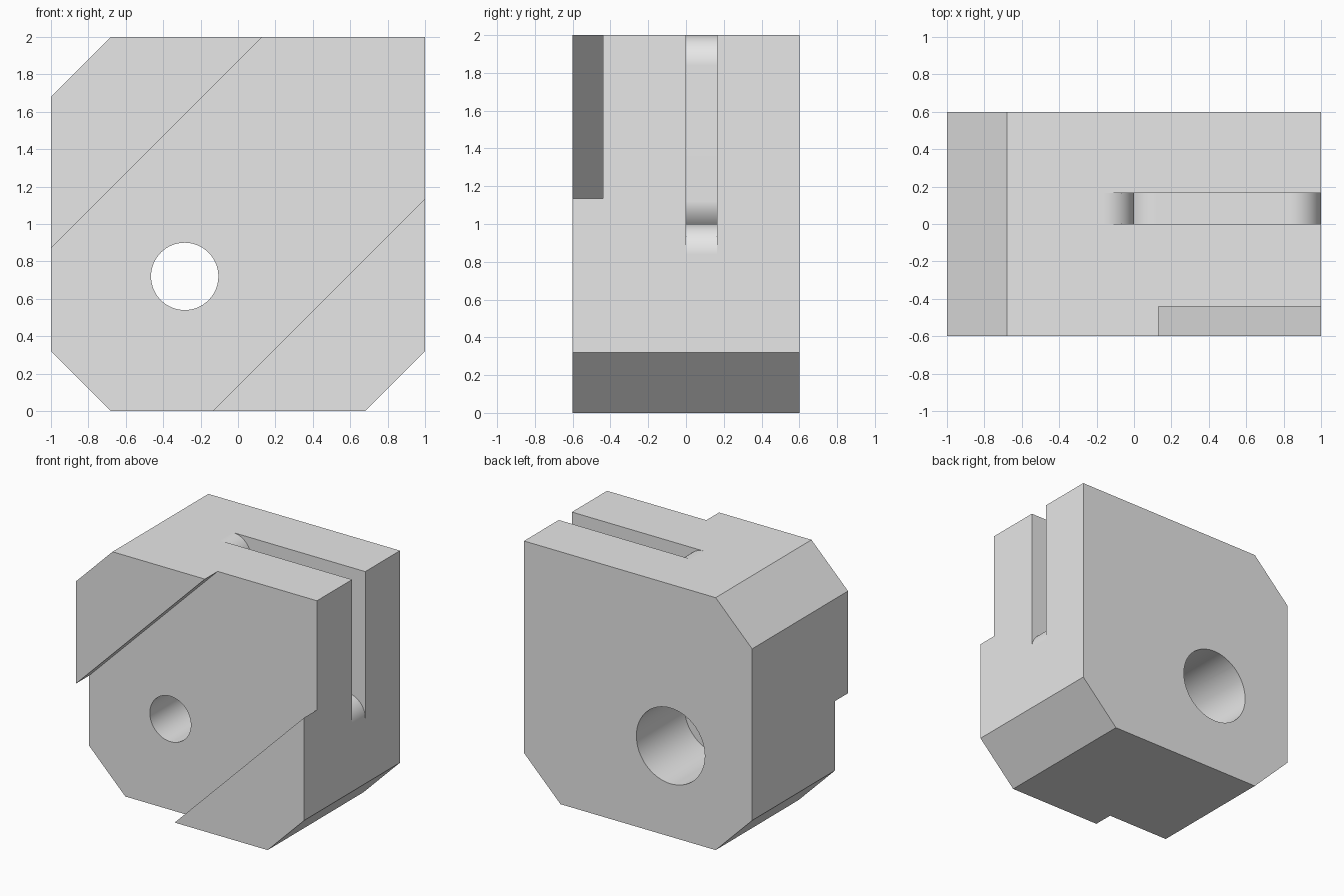
import bpy
import bmesh
import math

old = bpy.data.objects.get("Cube")
if old:
    bpy.data.objects.remove(old, do_unlink=True)

grey = bpy.data.materials.new("light_grey")
grey.use_nodes = True
grey.diffuse_color = (0.8, 0.8, 0.8, 1)
grey.node_tree.nodes["Principled BSDF"].inputs["Base Color"].default_value = (0.8, 0.8, 0.8, 1)


def prism(name, outline, y0, y1):
    """Extrude an (x, z) outline from y0 to y1."""
    bm = bmesh.new()
    face = bm.faces.new([bm.verts.new((x, y0, z)) for x, z in outline])
    ext = bmesh.ops.extrude_face_region(bm, geom=[face])
    for v in ext["geom"]:
        if isinstance(v, bmesh.types.BMVert):
            v.co.y = y1
    bmesh.ops.recalc_face_normals(bm, faces=bm.faces)
    mesh = bpy.data.meshes.new(name)
    bm.to_mesh(mesh)
    bm.free()
    mesh.materials.append(grey)
    obj = bpy.data.objects.new(name, mesh)
    bpy.context.collection.objects.link(obj)
    return obj


def arc(cx, cz, r, a0, a1, n):
    angles = [math.radians(a0 + (a1 - a0) * i / n) for i in range(n + 1)]
    return [(cx + r * math.cos(a), cz + r * math.sin(a)) for a in angles]


def circle(r):
    return arc(-0.285, 0.72, r, 0, 360, 64)[:-1]


# Block with three chamfered corners
c = 0.68
block = prism("block", [(-c, 0), (c, 0), (1, 0.32), (1, 2), (-c, 2), (-1, 1.68), (-1, 0.32)], -0.6, 0.6)

# Diagonal channel across the front
low, high, e = 0.135, 1.87, 2.2
channel = [(-e, low - e), (e, low + e), (e, high + e), (-e, high - e)]

# Corner slot with rounded mouths, narrowing to a passage into the bore;
# the second half mirrors the first across the diagonal
half = [(-0.16, 2.1)] + arc(-0.16, 1.84, 0.16, 90, 0, 14)
half += [(0, 1.12), (-0.006, 1.08), (-0.023, 1.04), (-0.05, 1.005), (-0.2, 0.855)]
slot = [(1.1, 2.1)] + half + [(z - 1, x + 1) for x, z in reversed(half)]

cutters = [
    prism("channel_cutter", channel, -0.8, -0.44),
    prism("through_hole_cutter", circle(0.18), -0.8, 0.3),
    prism("bore_cutter", circle(0.3), 0, 0.8),
    prism("slot_cutter", slot, 0, 0.165),
]

bpy.context.view_layer.objects.active = block
for cutter in cutters:
    cutter.hide_render = True
    mod = block.modifiers.new(cutter.name, "BOOLEAN")
    mod.operation = "DIFFERENCE"
    mod.solver = "EXACT"
    mod.object = cutter
    bpy.ops.object.modifier_apply(modifier=mod.name)
for cutter in cutters:
    bpy.data.objects.remove(cutter, do_unlink=True)

# Smooth curved walls, keep flats flat
for o in bpy.context.selected_objects:
    o.select_set(False)
block.select_set(True)
bpy.ops.object.shade_smooth_by_angle(angle=math.radians(30))
weighted = block.modifiers.new("weighted_normals", "WEIGHTED_NORMAL")
weighted.keep_sharp = True
